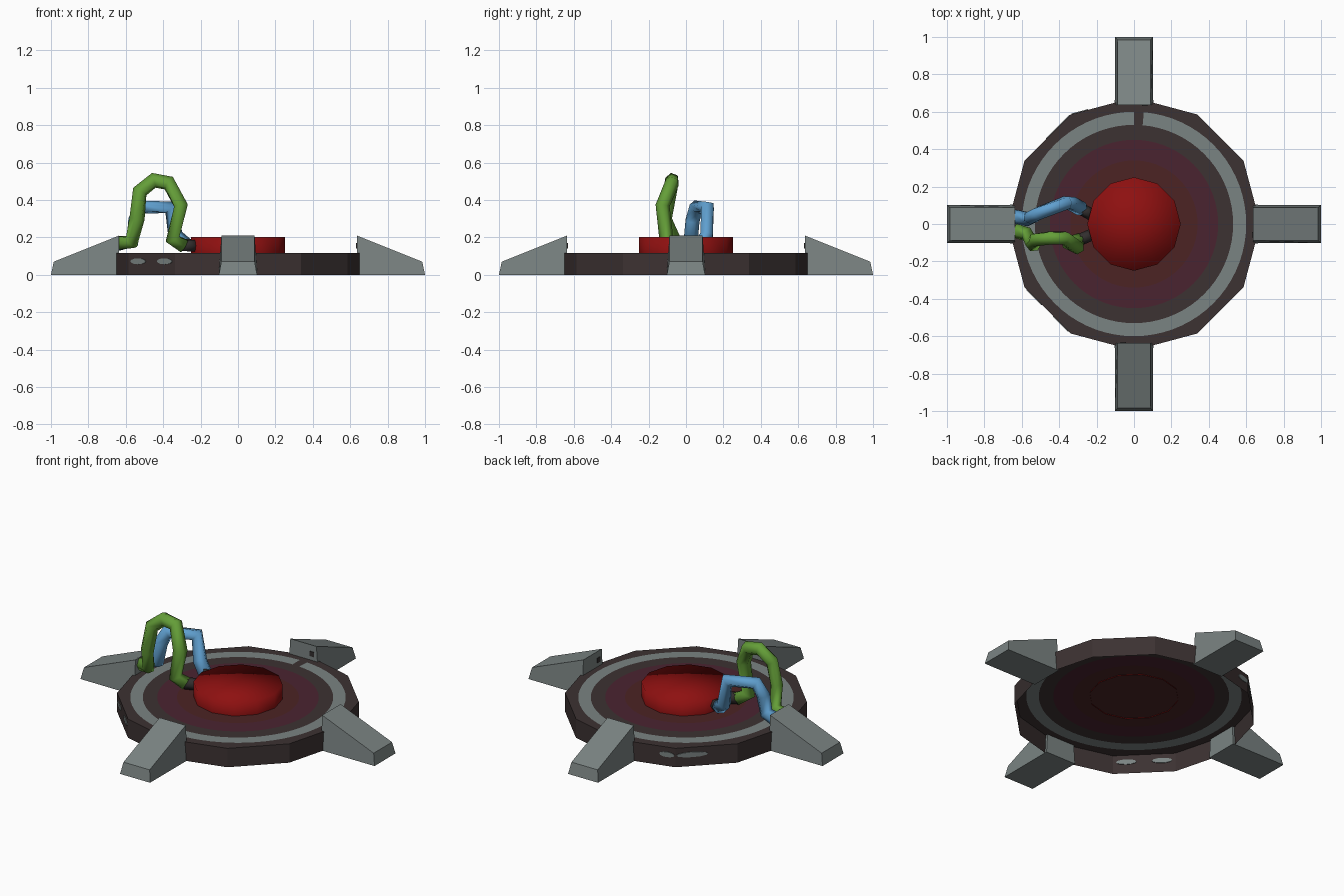
import bpy, bmesh, math
from mathutils import Vector, Matrix

if "Cube" in bpy.data.objects:
    bpy.data.objects.remove(bpy.data.objects["Cube"])


def mat(name, rgb):
    m = bpy.data.materials.new(name)
    lin = [((c / 255 + 0.055) / 1.055) ** 2.4 if c > 10 else c / 255 / 12.92 for c in rgb]
    m.diffuse_color = (*lin, 1)
    m.use_nodes = True
    m.node_tree.nodes["Principled BSDF"].inputs["Base Color"].default_value = m.diffuse_color
    return m


DARK = mat("dark brown", (60, 50, 50))
GREY = mat("grey metal", (122, 131, 130))
PLUM = mat("plum", (74, 35, 48))
RUST = mat("rust brown", (76, 36, 36))
RED = mat("button red", (142, 16, 16))
GREEN = mat("cable green", (100, 158, 56))
BLUE = mat("cable blue", (96, 160, 208))
BLACK = mat("connector black", (50, 46, 46))


def make(name, bm, *mats, smooth=False):
    bmesh.ops.recalc_face_normals(bm, faces=bm.faces[:])
    me = bpy.data.meshes.new(name)
    bm.to_mesh(me)
    bm.free()
    for m in mats:
        me.materials.append(m)
    for p in me.polygons:
        p.use_smooth = smooth
    ob = bpy.data.objects.new(name, me)
    bpy.context.collection.objects.link(ob)
    return ob


R, TOP, N = 0.676, 0.116, 72
APO = R * math.cos(math.pi / 12)


def rim(a):
    """Radius of the twelve-sided outline at angle a (corners at 0, 30, 60...)."""
    step = math.pi / 6
    return APO / math.cos((a % step) - step / 2)


# Base plate: flat top with painted rings, twelve-sided wall, open underneath
bm = bmesh.new()
loops = []
for r, z in [(0.34, TOP), (0.45, TOP), (0.53, TOP), (0.60, TOP), (None, TOP), (None, 0)]:
    loop = []
    for i in range(N):
        a = 2 * math.pi * i / N
        q = r or rim(a)
        loop.append(bm.verts.new((q * math.cos(a), q * math.sin(a), z)))
    loops.append(loop)
bm.faces.new(loops[0]).material_index = 3
ring_mats = [2, 0, 1, 0, 0]
for k in range(5):
    for i in range(N):
        j = (i + 1) % N
        f = bm.faces.new((loops[k][i], loops[k][j], loops[k + 1][j], loops[k + 1][i]))
        gap = k == 2 and abs((i + 0.5) * 360 / N - 87.5) < 4   # break in the grey ring
        f.material_index = 0 if gap else ring_mats[k]
make("base_plate", bm, DARK, GREY, PLUM, RUST)


# Worn grey marks on the wall: thin oval plates through it
def wall_mark(name, facet, offset, half):
    bm = bmesh.new()
    bmesh.ops.create_cone(bm, cap_ends=True, segments=12, radius1=1, radius2=1, depth=1)
    bm.transform(Matrix.Rotation(math.radians(facet), 4, 'Z')
                 @ Matrix.Translation((APO, offset, 0.072))
                 @ Matrix.Diagonal((0.008, half, 0.016, 1))
                 @ Matrix.Rotation(math.pi / 2, 4, 'Y'))
    make(name, bm, GREY)


wall_mark("wall_mark_1", 225, -0.1, 0.057)
wall_mark("wall_mark_2", 225, 0.1, 0.057)
wall_mark("wall_mark_3", 135, -0.08, 0.09)
wall_mark("wall_mark_4", 105, 0.125, 0.045)

# Four wedge feet with a small dark socket on each inner face
for n, side in enumerate(("right", "back", "left", "front")):
    turn = Matrix.Rotation(n * math.pi / 2, 4, 'Z')
    bm = bmesh.new()
    prof = [(0.635, 0.103, 0), (0.635, 0.089, 0.21), (0.985, 0.089, 0.07), (1.0, 0.102, 0)]
    a = [bm.verts.new((x, w, z)) for x, w, z in prof]
    b = [bm.verts.new((x, -w, z)) for x, w, z in prof]
    bm.faces.new(a)
    bm.faces.new(b[::-1])
    for i in range(4):
        j = (i + 1) % 4
        bm.faces.new((a[i], a[j], b[j], b[i]))
    bm.transform(turn)
    make(side + "_foot", bm, GREY)

    bm = bmesh.new()
    bmesh.ops.create_cube(bm, size=1)
    bm.transform(turn @ Matrix.Translation((0.635, -0.058, 0.155))
                 @ Matrix.Diagonal((0.006, 0.03, 0.03, 1)))
    make(side + "_foot_socket", bm, BLACK)

# Red button
bm = bmesh.new()
bmesh.ops.create_cone(bm, cap_ends=True, cap_tris=True, segments=12,
                      radius1=0.25, radius2=0.25, depth=0.09)
bm.faces.ensure_lookup_table()
low = [f for f in bm.faces if f.calc_center_median().z < -0.044]
bmesh.ops.delete(bm, geom=low, context='FACES')
bmesh.ops.rotate(bm, verts=bm.verts[:], cent=(0, 0, 0), matrix=Matrix.Rotation(0, 3, 'Z'))
bmesh.ops.translate(bm, verts=bm.verts[:], vec=(0, 0, 0.157))
make("button", bm, RED, smooth=True)


# Cables: tubes swept along a bent path
def tube(name, pts, radius, m):
    """Six-sided tube whose sections are carried along the path without twist."""
    pts = [Vector(p) for p in pts]
    bm = bmesh.new()
    rings = []
    side = Vector((0, 1, 0))
    for i, p in enumerate(pts):
        d_in = (p - pts[i - 1]).normalized() if i else (pts[1] - p).normalized()
        d_out = (pts[i + 1] - p).normalized() if i < len(pts) - 1 else d_in
        t = (d_in + d_out).normalized()
        side = (side - t * side.dot(t)).normalized()
        up = t.cross(side)
        rings.append([bm.verts.new(p + radius * (side * math.cos(k * math.pi / 3)
                                                 + up * 1.1 * math.sin(k * math.pi / 3)))
                      for k in range(6)])
    for r0, r1 in zip(rings, rings[1:]):
        for k in range(6):
            bm.faces.new((r0[k], r0[(k + 1) % 6], r1[(k + 1) % 6], r1[k]))
    bm.faces.new(rings[0])
    bm.faces.new(rings[-1])
    make(name, bm, m, smooth=True)


tube("green_cable", [(-0.64, -0.035, 0.17), (-0.57, -0.055, 0.175), (-0.54, -0.11, 0.30),
                     (-0.525, -0.085, 0.445), (-0.45, -0.075, 0.505), (-0.37, -0.075, 0.49),
                     (-0.305, -0.125, 0.37), (-0.35, -0.105, 0.19), (-0.29, -0.085, 0.155)],
     0.038, GREEN)
tube("green_cable_plug", [(-0.30, -0.088, 0.157), (-0.22, -0.055, 0.155)], 0.032, BLACK)
tube("blue_cable", [(-0.64, 0.04, 0.165), (-0.565, 0.025, 0.18), (-0.55, 0.035, 0.29),
                    (-0.515, 0.055, 0.362), (-0.36, 0.115, 0.36), (-0.335, 0.11, 0.21),
                    (-0.28, 0.08, 0.16)], 0.038, BLUE)
tube("blue_cable_plug", [(-0.29, 0.085, 0.162), (-0.22, 0.045, 0.155)], 0.032, BLACK)
